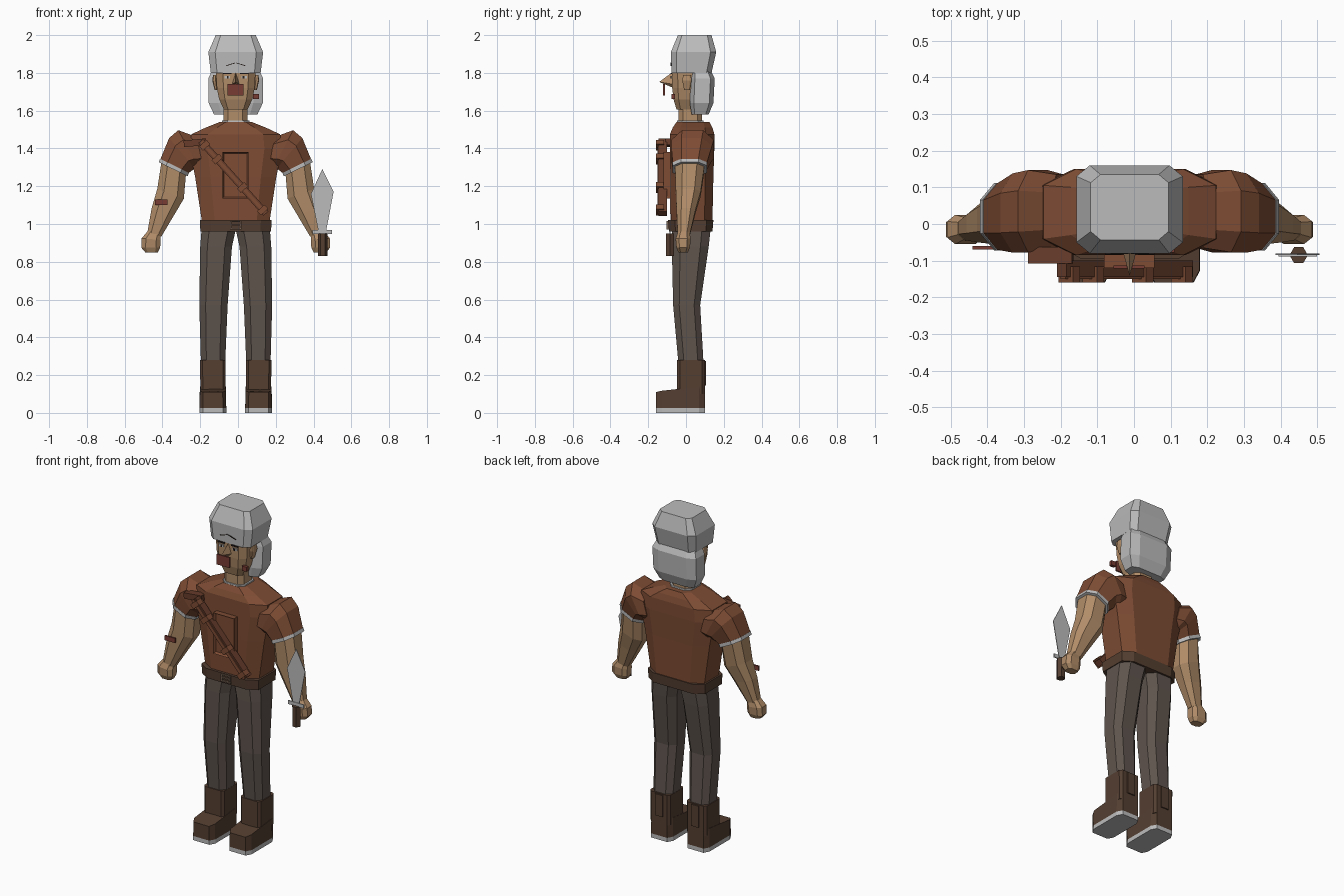
import bpy, bmesh, math
from mathutils import Vector, Matrix

if "Cube" in bpy.data.objects:
    bpy.data.objects.remove(bpy.data.objects["Cube"])

X0 = -0.012  # body centre line


def material(name, rgb):
    m = bpy.data.materials.new(name)
    m.diffuse_color = (*rgb, 1)
    m.use_nodes = True
    m.node_tree.nodes["Principled BSDF"].inputs["Base Color"].default_value = m.diffuse_color
    return m


GREY = material("light grey", (0.50, 0.50, 0.50))
SKIN = material("tan skin", (0.44, 0.265, 0.14))
SHIRT = material("rust cloth", (0.205, 0.072, 0.034))
TROUSER = material("grey brown cloth", (0.115, 0.089, 0.075))
BOOT = material("dark leather", (0.090, 0.049, 0.031))
STRAP = material("strap leather", (0.135, 0.046, 0.024))
RED = material("dull red", (0.19, 0.045, 0.033))
DARK = material("near black", (0.02, 0.014, 0.012))
BUCKLE = material("buckle tan", (0.19, 0.125, 0.09))


def finish(name, bm, mat):
    bmesh.ops.recalc_face_normals(bm, faces=bm.faces)
    me = bpy.data.meshes.new(name)
    bm.to_mesh(me)
    bm.free()
    me.materials.append(mat)
    ob = bpy.data.objects.new(name, me)
    ob.location.x = X0
    bpy.context.collection.objects.link(ob)
    return ob


def loft(name, mat, rings, cut=0.4, side=1, slope=None):
    """Chamfered rings (x, y, z, half width, half depth[, tilt degrees])."""
    bm = bmesh.new()
    k = 1 - cut
    plan = [(1, -k), (1, k), (k, 1), (-k, 1), (-1, k), (-1, -k), (-k, -1), (k, -1)]
    loops = []
    for x, y, z, hx, hy, *t in rings:
        a = math.radians(t[0]) if t else 0
        loops.append([bm.verts.new((side * (x + u * hx * math.cos(a)), y + v * hy,
                                    z + u * hx * math.sin(a))) for u, v in plan])
    for a, b in zip(loops, loops[1:]):
        for i in range(8):
            j = (i + 1) % 8
            bm.faces.new((a[i], a[j], b[j], b[i]))
    bm.faces.new(loops[0])
    bm.faces.new(loops[-1])
    if slope:
        for v in loops[-1]:
            v.co.z += slope(v.co.y)
    return finish(name, bm, mat)


def span(z, x0, x1, y0, y1):
    return ((x0 + x1) / 2, (y0 + y1) / 2, z, (x1 - x0) / 2, (y1 - y0) / 2)


def box(name, mat, c, size, turn=0):
    bm = bmesh.new()
    bmesh.ops.create_cube(bm, size=1, matrix=Matrix.Translation(c)
                          @ Matrix.Rotation(turn, 4, 'Y') @ Matrix.Diagonal((*size, 1)))
    return finish(name, bm, mat)


# torso, collar and belt
loft("torso", SHIRT, [span(0.98, -.175, .175, -.08, .135), span(1.02, -.18, .18, -.08, .14),
                      span(1.25, -.215, .215, -.085, .145), span(1.40, -.245, .245, -.085, .15),
                      span(1.475, -.235, .235, -.085, .15), span(1.51, -.16, .16, -.07, .14),
                      span(1.54, -.085, .085, -.05, .125)], cut=0.38)
loft("collar", GREY, [span(1.53, -.075, .075, -.05, .095), span(1.547, -.072, .072, -.048, .092)])
loft("belt", BOOT, [span(0.96, -.187, .187, -.09, .14), span(1.02, -.19, .19, -.095, .145)], cut=0.3)
for z in (0.975, 0.995, 1.013):
    box("buckle_bar", BUCKLE, (0, -.097, z), (.06, .012, .007))
for s in (-1, 1):
    box("buckle_side", BUCKLE, (s * .027, -.097, .994), (.008, .012, .045))

for s, label in ((-1, "right"), (1, "left")):
    # trouser leg
    loft(label + "_leg", TROUSER,
         [span(.97, 0, .181, -.075, .13), span(.88, .02, .188, -.075, .12),
          span(.57, .043, .193, -.068, .075), span(.26, .056, .184, -.04, .093)],
         cut=0.45, side=s)
    # boot: shaft, foot with sloping top, sole and heel strap
    loft(label + "_boot_shaft", BOOT, [span(.10, .054, .187, -.047, .1),
                                       span(.28, .054, .189, -.047, .1)], cut=0.2, side=s)
    loft(label + "_boot_foot", BOOT, [span(.025, .05, .192, -.16, .1),
                                      span(.11, .052, .19, -.16, .1)], cut=0.25, side=s,
         slope=lambda y: (min(y, -.03) + .16) * .22)
    loft(label + "_sole", GREY, [span(0, .05, .192, -.16, .1),
                                 span(.025, .05, .192, -.16, .1)], cut=0.25, side=s)
    box(label + "_heel_strap", BOOT, (s * .12, .098, .21), (.05, .018, .13))

    # sleeve, cuff, arm and fist
    loft(label + "_sleeve", SHIRT,
         [(.19, .035, 1.385, .08, .10, 75), (.25, .035, 1.395, .115, .112, 62),
          (.285, .03, 1.375, .105, .108, 50), (.325, .02, 1.305, .083, .09, 26)],
         cut=0.5, side=s)
    loft(label + "_cuff", GREY, [(.324, .02, 1.308, .085, .092, 26),
                                 (.331, .02, 1.290, .085, .092, 26)], cut=0.5, side=s)
    loft(label + "_arm", SKIN,
         [(.328, .02, 1.30, .072, .078, 26), (.345, .012, 1.16, .075, .066, 20),
          (.386, .0, 1.065, .062, .05, 18), (.432, -.012, .94, .038, .032, 12)],
         cut=0.5, side=s)
    loft(label + "_fist", SKIN,
         [(.432, -.012, .955, .036, .03, 10), (.448, -.015, .92, .05, .04, 5),
          (.45, -.015, .875, .05, .036, 0), (.446, -.015, .85, .033, .025, 0)],
         cut=0.45, side=s)

    # ear, eye and brow
    loft(label + "_ear", SKIN, [span(1.71, .098, .112, -.01, .02), span(1.76, .102, .124, -.02, .03),
                                span(1.79, .102, .12, -.015, .025)], side=s)
    box(label + "_eye", GREY, (s * .045, -.077, 1.776), (.03, .006, .014))
    box(label + "_pupil", DARK, (s * .042, -.080, 1.776), (.010, .004, .014))
    box(label + "_brow", DARK, (s * .045, -.079, 1.797), (.045, .008, .007))
    box(label + "_forehead_line", DARK, (s * .028, -.079, 1.845), (.05, .006, .004), s * .3)

# neck, head, hat and hair
loft("neck", SKIN, [span(1.52, -.066, .062, -.04, .085), span(1.66, -.066, .062, -.04, .085)])
loft("head", SKIN, [span(1.605, -.062, .062, -.05, .07), span(1.66, -.088, .088, -.066, .09),
                    span(1.72, -.100, .100, -.073, .1), span(1.84, -.107, .107, -.076, .1)], cut=0.35)
loft("hat", GREY, [span(1.80, -.132, .132, -.076, .135), span(1.91, -.145, .145, -.08, .16),
                   span(2.0, -.106, .106, -.043, .135)], cut=0.25)
loft("back_hair", GREY, [span(1.58, -.115, .115, .03, .12), span(1.64, -.143, .143, .02, .145),
                         span(1.77, -.145, .145, .025, .152), span(1.815, -.125, .125, .03, .13)], cut=0.35)

# nose
bm = bmesh.new()
top, tip, low, l, r = [bm.verts.new(p) for p in
                       ((0, -.07, 1.805), (0, -.142, 1.752), (0, -.065, 1.72),
                        (-.02, -.07, 1.74), (.02, -.07, 1.74))]
for f in ((top, l, tip), (top, tip, r), (l, low, tip), (low, r, tip), (top, r, low), (top, low, l)):
    bm.faces.new(f)
finish("nose", bm, SKIN)
box("mouth_cloth", RED, (-.002, -.117, 1.71), (.085, .009, .062))
box("cheek_pendant", RED, (.107, -.068, 1.675), (.03, .02, .028))

# chest panel with recessed front
bm = bmesh.new()
bmesh.ops.create_cube(bm, size=1, matrix=Matrix.Translation((-.001, -.095, 1.258))
                      @ Matrix.Diagonal((.138, .05, .245, 1)))
bm.normal_update()
front = min(bm.faces, key=lambda f: f.calc_center_median().y)
bmesh.ops.inset_region(bm, faces=[front], thickness=.012)
bmesh.ops.translate(bm, verts=front.verts, vec=(0, .015, 0))
finish("chest_panel", bm, SHIRT)

# diagonal strap with clips
a, b = Vector((-.185, -.122, 1.44)), Vector((.16, -.122, 1.055))
d = b - a
turn = math.atan2(-d.z, d.x)
box("chest_strap", STRAP, (a + b) / 2, (d.length, .045, .036), turn)
box("strap_edge", SHIRT, (a + b) / 2 + Vector((0, -.006, 0)), (d.length * .98, .045, .018), turn)
for t in (0.06, 0.25, 0.64, 0.95):
    box("strap_clip", SHIRT, a + d * t + Vector((0, -.016, 0)), (.03, .044, .052), turn)
box("shoulder_strap", STRAP, (-.215, -.085, 1.43), (.12, .045, .035), -.1)

# wrist plate
box("wrist_plate", RED, (-.394, -.065, 1.115), (.068, .009, .028))

# sword: flat blade and guard, six-sided grip
bm = bmesh.new()
blade = [bm.verts.new((x + .46, -.085, z)) for x, z in
         ((-.022, .96), (.018, .96), (.058, 1.17), (-.002, 1.29), (-.062, 1.16))]
bm.faces.new(blade)
finish("sword_blade", bm, GREY).modifiers.new("thickness", 'SOLIDIFY').thickness = .004
box("sword_guard", GREY, (.458, -.085, .958), (.105, .006, .022))
bm = bmesh.new()
bmesh.ops.create_cone(bm, cap_ends=True, segments=6, radius1=.025, radius2=.025, depth=.12,
                      matrix=Matrix.Translation((.461, -.085, .89)) @ Matrix.Rotation(math.pi / 6, 4, 'Z'))
finish("sword_grip", bm, BOOT)
